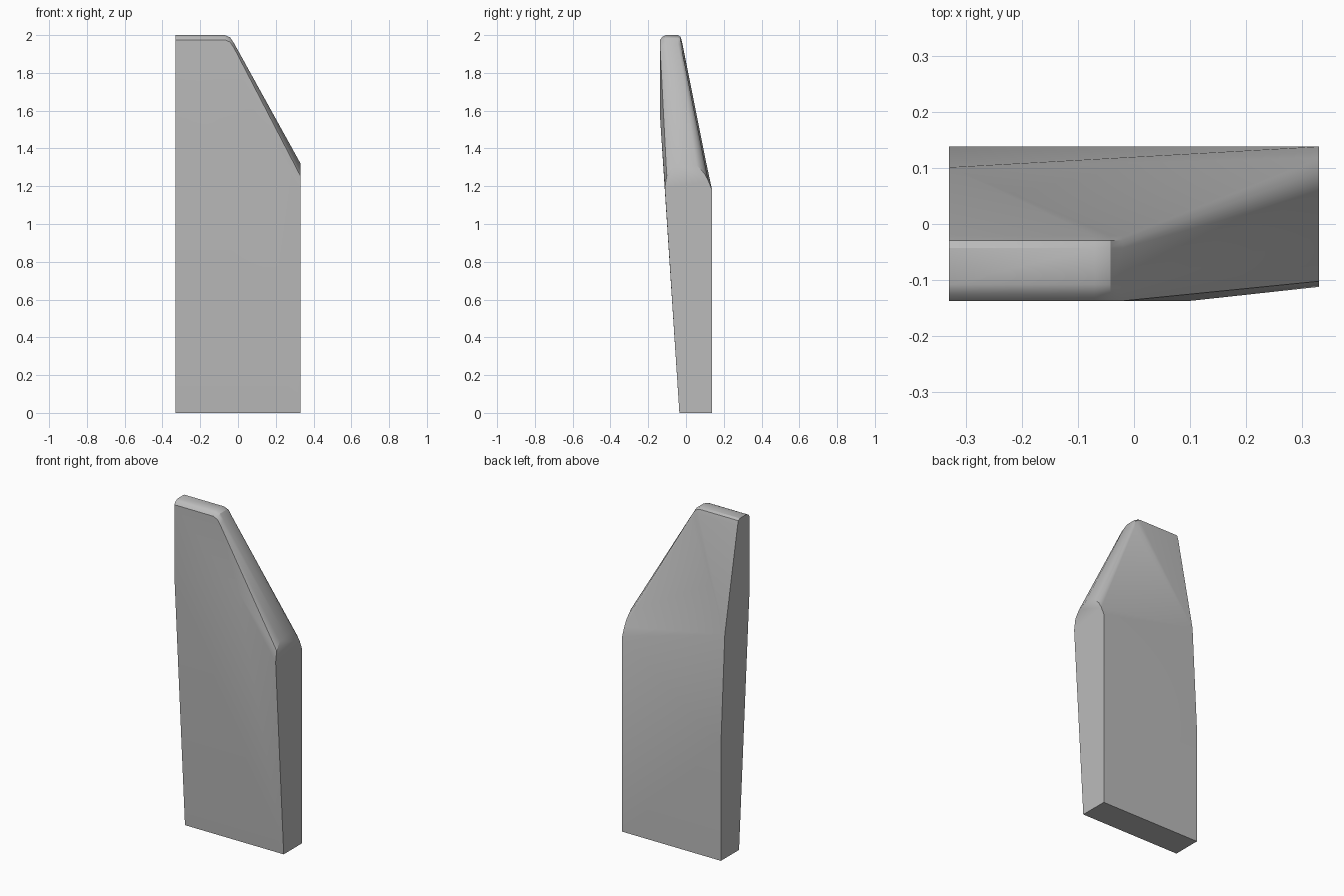
import bpy, bmesh, math

cube = bpy.data.objects.get("Cube")
if cube:
    bpy.data.objects.remove(cube, do_unlink=True)

W, D = 0.33, 0.138          # half width, half depth

grey = bpy.data.materials.new("plain grey")
grey.use_nodes = True
colour = (0.5, 0.5, 0.5, 1)
grey.diffuse_color = colour
grey.node_tree.nodes["Principled BSDF"].inputs["Base Color"].default_value = colour

bm = bmesh.new()


def v(x, y, z):
    return bm.verts.new((x, y, z))


# Rim cross-sections (y, z), front to back, at the tall and the short end
tall = [(-0.137, 1.975), (-0.125, 1.991), (-0.108, 2.0),
        (-0.043, 2.0), (-0.029, 1.991), (-0.021, 1.965)]
short = [(-0.102, 1.255), (-0.07, 1.30), (-0.02, 1.322),
         (0.055, 1.312), (0.097, 1.268), (0.118, 1.23)]

# The rim runs along the top, turns the rounded corner and slopes down
rings = [[v(x, y, z - drop) for y, z in tall]
         for x, drop in ((-W, 0), (-0.07, 0), (-0.042, 0.012), (-0.02, 0.045))]
rings.append([v(W, y, z) for y, z in short])
for a, b in zip(rings, rings[1:]):
    for i in range(len(tall) - 1):
        bm.faces.new((a[i], b[i], b[i + 1], a[i + 1]))

# Front: leaning lower panel and upright upper panel
fl, fr = v(-W, -0.035, 0), v(W, -0.035, 0)
bend_l, bend_m, bend_r = v(-W, -0.137, 1.56), v(0.1, -0.137, 1.56), v(W, -0.112, 1.19)
bm.faces.new((fl, fr, bend_r, bend_m, bend_l))
fan = [bend_r] + [r[0] for r in reversed(rings)] + [bend_l]
for a, b in zip(fan, fan[1:]):
    bm.faces.new((bend_m, a, b))

# Back: upright lower panel, a transition facet and the leaning upper panel
bl, br = v(-W, D, 0), v(W, D, 0)
low, high, shoulder = v(-W, D, 0.705), v(-W, 0.101, 1.353), v(W, D, 1.18)
bm.faces.new((br, bl, low, shoulder))
bm.faces.new((shoulder, low, high))
fan = [r[-1] for r in rings] + [shoulder]
for a, b in zip(fan, fan[1:]):
    bm.faces.new((high, a, b))

# Flat ends and base
bm.faces.new([fl, bend_l] + rings[0] + [high, low, bl])
bm.faces.new([fr, bend_r] + rings[-1] + [shoulder, br])
bm.faces.new((fl, fr, br, bl))
bmesh.ops.recalc_face_normals(bm, faces=bm.faces)

mesh = bpy.data.meshes.new("tapered_panel")
bm.to_mesh(mesh)
bm.free()
mesh.materials.append(grey)
panel = bpy.data.objects.new("tapered_panel", mesh)
bpy.context.collection.objects.link(panel)

# Smooth rounded edges, crisp ends
bpy.ops.object.select_all(action='DESELECT')
panel.select_set(True)
bpy.context.view_layer.objects.active = panel
bpy.ops.object.shade_smooth_by_angle(angle=math.radians(31))
